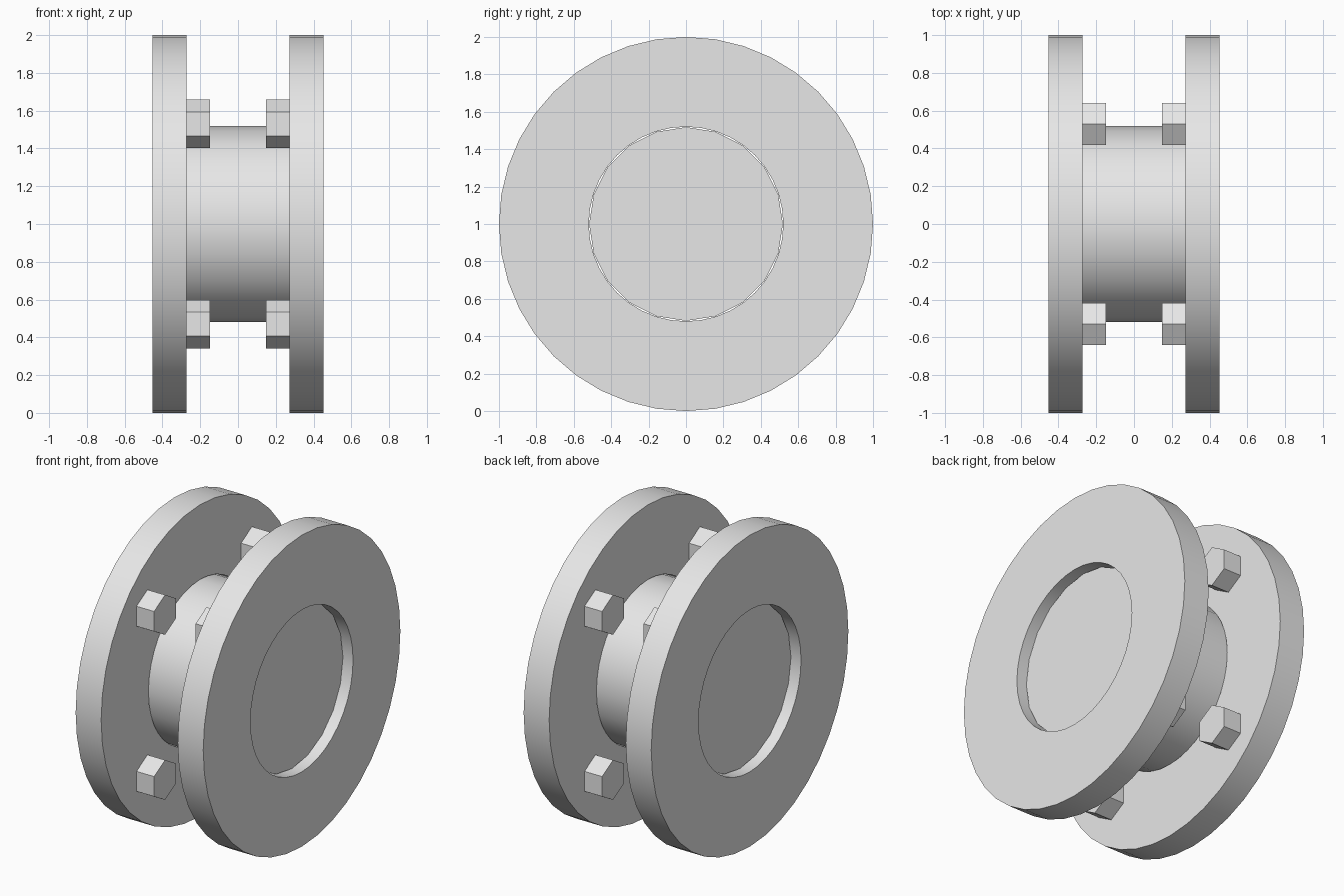
import bpy, bmesh
from math import sin, cos, pi, radians

cube = bpy.data.objects.get("Cube")
if cube:
    bpy.data.objects.remove(cube, do_unlink=True)

grey = bpy.data.materials.new("plain grey")
grey.use_nodes = True
grey.diffuse_color = (0.8, 0.8, 0.8, 1)
grey.node_tree.nodes["Principled BSDF"].inputs["Base Color"].default_value = (0.8, 0.8, 0.8, 1)

AXIS_Z = 1.0
INNER, OUTER = 0.272, 0.453


def finish(bm, name, smooth=True):
    bmesh.ops.recalc_face_normals(bm, faces=bm.faces)
    mesh = bpy.data.meshes.new(name)
    bm.to_mesh(mesh)
    bm.free()
    mesh.materials.append(grey)
    obj = bpy.data.objects.new(name, mesh)
    bpy.context.collection.objects.link(obj)
    if smooth:
        bpy.ops.object.select_all(action='DESELECT')
        obj.select_set(True)
        bpy.context.view_layer.objects.active = obj
        bpy.ops.object.shade_smooth_by_angle(angle=radians(30))
    return obj


def ring(bm, x, radius, sides, y=0, z=AXIS_Z):
    """Circle of vertices around the x direction, first one at the top."""
    return [bm.verts.new((x, y + radius * sin(2 * pi * i / sides),
                          z + radius * cos(2 * pi * i / sides))) for i in range(sides)]


def bridge(bm, a, b):
    for i in range(len(a)):
        j = (i + 1) % len(a)
        bm.faces.new((a[i], a[j], b[j], b[i]))


def prism(name, x0, x1, radius, sides, y=0, z=AXIS_Z, smooth=True):
    bm = bmesh.new()
    a, b = ring(bm, x0, radius, sides, y, z), ring(bm, x1, radius, sides, y, z)
    bridge(bm, a, b)
    bm.faces.new(a)
    bm.faces.new(b)
    return finish(bm, name, smooth)


def flange(name, x0, x1, sides=40):
    bm = bmesh.new()
    loops = [ring(bm, x, r, sides) for x, r in ((x0, 1), (x1, 1), (x1, 0.52), (x0, 0.52))]
    for k in range(4):
        bridge(bm, loops[k], loops[(k + 1) % 4])
    return finish(bm, name)


# Hub, ending a little inside the flange openings
prism("hub", -0.383, 0.383, 0.518, 20)

# Flanges with four hexagonal bolts on each inner face
for side, s in (("left", 1), ("right", -1)):
    flange(side + "_flange", s * INNER, s * OUTER)
    for depth, y in (("front", -0.53), ("back", 0.53)):
        for level, v in (("lower", -0.53), ("upper", 0.53)):
            prism(f"{side}_{depth}_{level}_bolt", s * 0.147, s * INNER,
                  0.128, 6, y, AXIS_Z + v, smooth=False)
